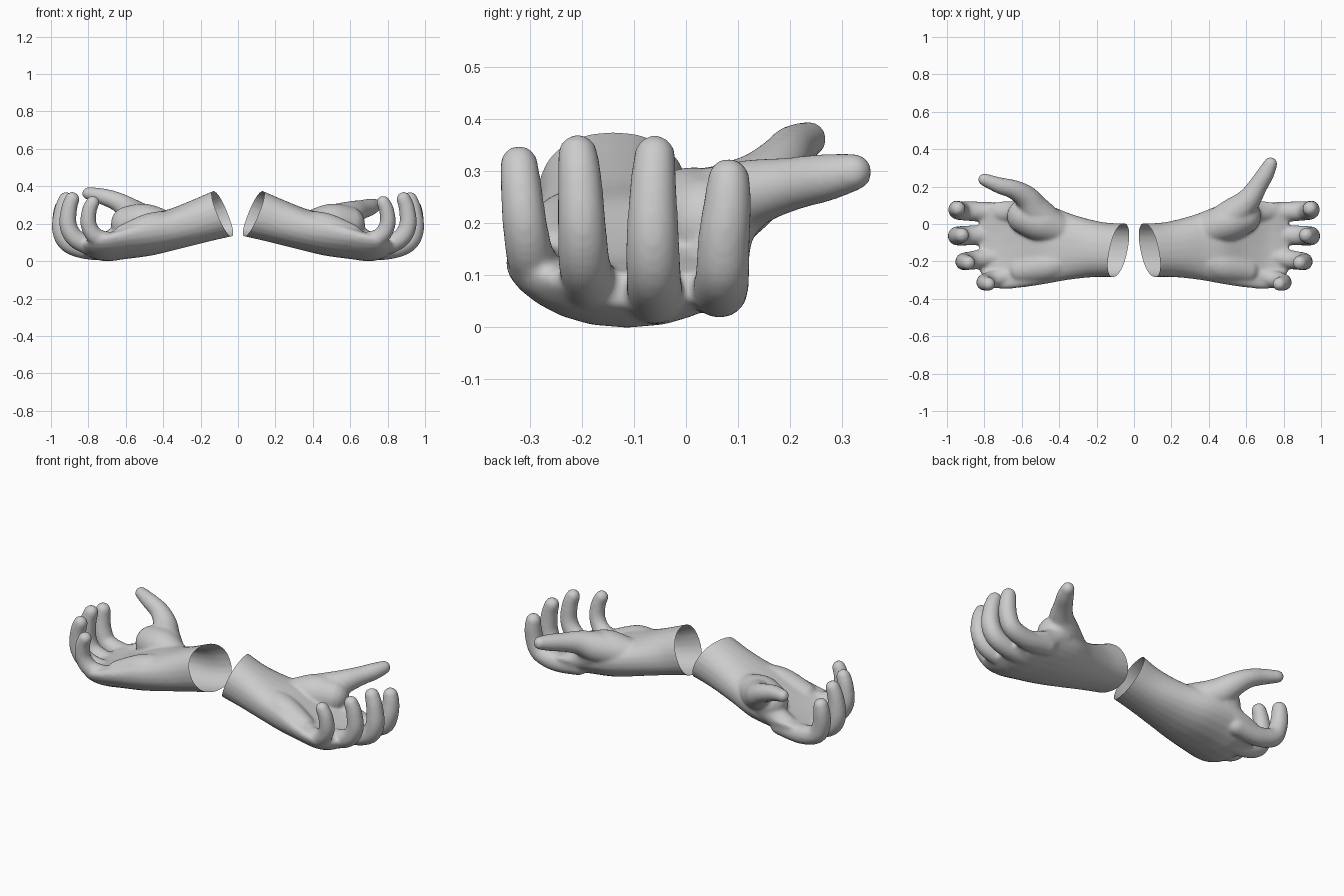
import bpy, bmesh, math
from mathutils import Vector

if "Cube" in bpy.data.objects:
    bpy.data.objects.remove(bpy.data.objects["Cube"])

SIDES = 24


def bridge(bm, rings):
    """Skin a list of point rings into a closed loft."""
    loops = [[bm.verts.new(p) for p in ring] for ring in rings]
    for a, b in zip(loops, loops[1:]):
        for i in range(SIDES):
            j = (i + 1) % SIDES
            bm.faces.new((a[i], a[j], b[j], b[i]))
    bm.faces.new(loops[0][::-1])
    bm.faces.new(loops[-1])


def spline(keys, steps=5):
    """Catmull-Rom interpolation through rows of any width."""
    k = [keys[0]] + list(keys) + [keys[-1]]
    out = []
    for i in range(1, len(k) - 2):
        for s in range(steps):
            t = s / steps
            out.append([0.5 * (2 * b + (c - a) * t + (2 * a - 5 * b + 4 * c - d) * t * t
                               + (3 * b - a - 3 * c + d) * t ** 3)
                        for a, b, c, d in zip(*k[i - 1:i + 3])])
    return out + [list(keys[-1])]


def digit(bm, keys):
    """Round-ended tapering tube; keys are (x, y, z, radius)."""
    pts = [(Vector(p[:3]), p[3]) for p in spline(keys)]
    dirs = [(pts[min(i + 1, len(pts) - 1)][0] - pts[max(i - 1, 0)][0]).normalized()
            for i in range(len(pts))]
    stations = [(p, r, d) for (p, r), d in zip(pts, dirs)]
    caps = [math.radians(a) for a in (20, 40, 60, 80)]
    p, r, d = stations[0]
    start = [(p - d * r * math.sin(a), r * math.cos(a), d) for a in reversed(caps)]
    p, r, d = stations[-1]
    end = [(p + d * r * math.sin(a), r * math.cos(a), d) for a in caps]
    rings = []
    side = Vector((0, 1, 0))
    for p, r, d in start + stations + end:
        side = (side - d * side.dot(d)).normalized()   # carried along: no twist
        up = d.cross(side)
        rings.append([p + (side * math.cos(t) + up * math.sin(t)) * r
                      for t in (2 * math.pi * i / SIDES for i in range(SIDES))])
    bridge(bm, rings)


def palm(bm, keys):
    """Forearm and palm; keys are (x, y, z, half_y, half_z, tilt, cup)."""
    rings = []
    for x, y, z, ry, rz, tilt, cup in spline(keys):
        ring = []
        for i in range(SIDES):
            t = 2 * math.pi * i / SIDES
            c, s = math.cos(t), math.sin(t)
            dy = ry * math.copysign(abs(c) ** 0.9, c)
            dz = rz * math.copysign(abs(s) ** 0.9, s) + cup * c * c
            ring.append((x + tilt * (0.4 * dz - 0.2 * dy), y + dy, z + dz))
        rings.append(ring)
    bridge(bm, rings)


PALM = [(-0.02, -0.138, 0.285, 0.145, 0.128, 1, 0),
        (0.085, -0.14, 0.253, 0.144, 0.121, 1, 0),
        (0.20, -0.137, 0.216, 0.148, 0.112, 0.9, 0),
        (0.34, -0.125, 0.172, 0.175, 0.108, 0.5, 0.01),
        (0.47, -0.11, 0.138, 0.212, 0.108, 0.2, 0.025),
        (0.60, -0.11, 0.096, 0.23, 0.085, 0, 0.045),
        (0.70, -0.113, 0.067, 0.234, 0.068, 0, 0.055),
        (0.77, -0.11, 0.065, 0.22, 0.053, 0, 0.045),
        (0.825, -0.085, 0.072, 0.17, 0.032, 0, 0.02)]

FINGERS = [
    # index
    [(0.66, 0.06, 0.085, 0.054), (0.80, 0.065, 0.072, 0.054), (0.905, 0.07, 0.10, 0.052),
     (0.940, 0.073, 0.17, 0.050), (0.946, 0.08, 0.24, 0.046), (0.942, 0.082, 0.284, 0.041)],
    # middle
    [(0.66, -0.06, 0.06, 0.054), (0.80, -0.06, 0.062, 0.054), (0.905, -0.062, 0.097, 0.053),
     (0.944, -0.064, 0.17, 0.051), (0.938, -0.063, 0.27, 0.045), (0.920, -0.06, 0.330, 0.040)],
    # ring
    [(0.66, -0.17, 0.072, 0.054), (0.78, -0.182, 0.082, 0.052), (0.868, -0.195, 0.12, 0.050),
     (0.908, -0.200, 0.19, 0.047), (0.903, -0.204, 0.28, 0.043), (0.886, -0.208, 0.332, 0.039)],
    # little
    [(0.62, -0.26, 0.105, 0.054), (0.71, -0.285, 0.11, 0.050), (0.770, -0.300, 0.14, 0.046),
     (0.800, -0.310, 0.20, 0.043), (0.795, -0.317, 0.27, 0.040), (0.777, -0.321, 0.313, 0.037)]]

PADS = [
    # heel of the palm on the little-finger side
    [(0.36, -0.19, 0.19, 0.080), (0.47, -0.225, 0.172, 0.085), (0.60, -0.25, 0.13, 0.070)],
    # muscle at the thumb root
    [(0.40, -0.03, 0.19, 0.085), (0.50, 0.01, 0.205, 0.103), (0.585, 0.04, 0.20, 0.095)],
    # web running to the index knuckle
    [(0.57, 0.05, 0.18, 0.080), (0.64, 0.06, 0.13, 0.062), (0.72, 0.06, 0.09, 0.055)]]

THUMB_OUT = [(0.45, 0.0, 0.20, 0.085), (0.54, 0.06, 0.225, 0.085), (0.61, 0.125, 0.257, 0.066),
             (0.66, 0.20, 0.275, 0.052), (0.704, 0.27, 0.288, 0.046), (0.73, 0.321, 0.298, 0.037)]
THUMB_FORWARD = [(0.45, 0.0, 0.20, 0.085), (0.525, 0.07, 0.23, 0.083), (0.575, 0.14, 0.272, 0.066),
                 (0.64, 0.183, 0.315, 0.052), (0.72, 0.206, 0.345, 0.044),
                 (0.80, 0.237, 0.362, 0.034)]


def make_hand(name, thumb, sign):
    bm = bmesh.new()
    palm(bm, PALM)
    for keys in FINGERS + PADS + [thumb]:
        digit(bm, keys)
    bmesh.ops.recalc_face_normals(bm, faces=bm.faces)
    me = bpy.data.meshes.new(name)
    bm.to_mesh(me)
    bm.free()
    ob = bpy.data.objects.new(name, me)
    bpy.context.collection.objects.link(ob)

    # fuse the parts into one skin and soften the joins
    rm = ob.modifiers.new("fuse", 'REMESH')
    rm.mode = 'VOXEL'
    rm.voxel_size = 0.008
    sm = ob.modifiers.new("soften", 'SMOOTH')
    sm.factor = 0.5
    sm.iterations = 12
    dg = bpy.context.evaluated_depsgraph_get()
    skin = bpy.data.meshes.new_from_object(ob.evaluated_get(dg))
    ob.modifiers.clear()
    ob.data = skin

    # cut the wrist open on a slanted plane, mirror if needed
    bm = bmesh.new()
    bm.from_mesh(skin)
    bmesh.ops.bisect_plane(bm, geom=bm.verts[:] + bm.edges[:] + bm.faces[:],
                           plane_co=(0.083, -0.14, 0.253), plane_no=(1, 0.2, -0.4),
                           clear_inner=True)
    if sign < 0:
        for v in bm.verts:
            v.co.x = -v.co.x
        bmesh.ops.reverse_faces(bm, faces=bm.faces)
    for f in bm.faces:
        f.smooth = True
    bm.to_mesh(skin)
    bm.free()


make_hand("hand_with_thumb_out", THUMB_OUT, 1)
make_hand("hand_with_thumb_forward", THUMB_FORWARD, -1)
